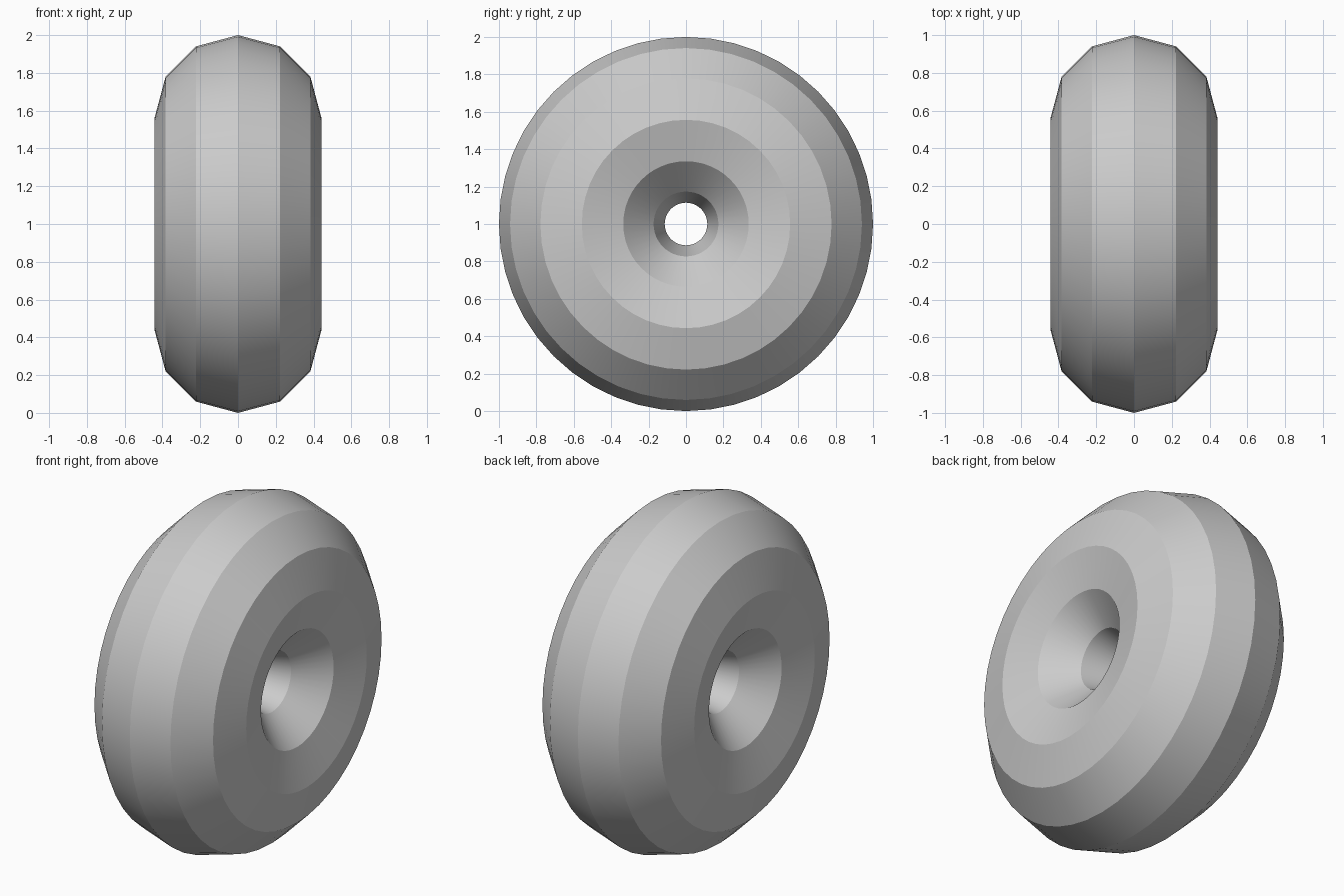
import bpy
import math

# Remove the default cube
cube = bpy.data.objects.get("Cube")
if cube:
    bpy.data.objects.remove(cube, do_unlink=True)

# Single grey material
grey = bpy.data.materials.new("plain_grey")
grey.use_nodes = True
colour = (0.6, 0.6, 0.6, 1.0)
grey.diffuse_color = colour
grey.node_tree.nodes["Principled BSDF"].inputs["Base Color"].default_value = colour

# Thick ring standing upright, hole along x, with twelve-sided cross-section
bpy.ops.mesh.primitive_torus_add(
    major_segments=48, minor_segments=12,
    major_radius=0.557, minor_radius=0.443,
    location=(0, 0, 1), rotation=(0, math.pi / 2, 0))
ring = bpy.context.object
ring.name = "ring"
ring.data.materials.append(grey)
bpy.ops.object.transform_apply(location=False, rotation=True, scale=False)

# Smooth around the ring, crisp edges between the bands
bpy.ops.object.shade_smooth_by_angle(angle=math.radians(20))
